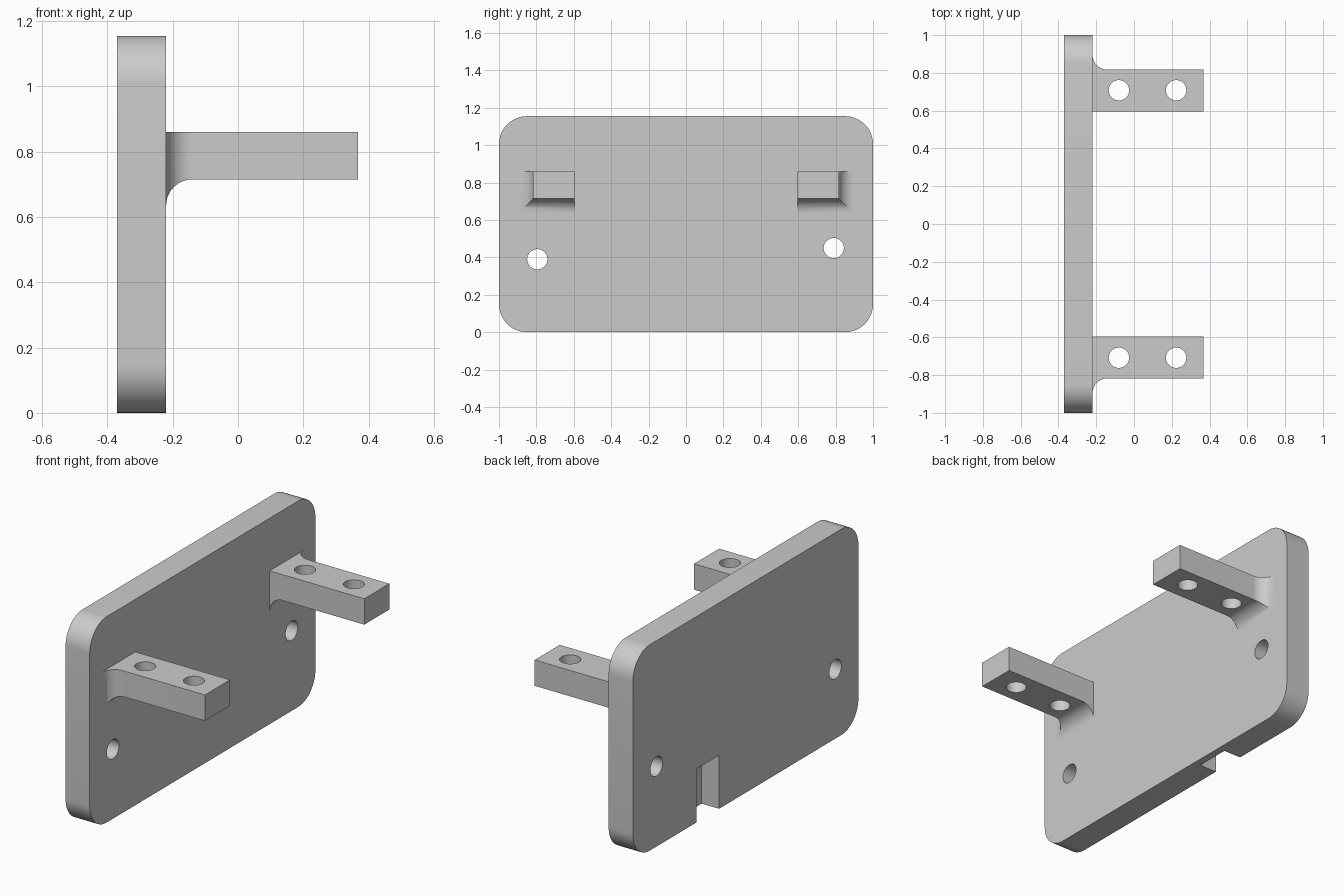
import bpy, bmesh
from math import pi, sin, cos, radians
from mathutils import Matrix, Vector

if "Cube" in bpy.data.objects:
    bpy.data.objects.remove(bpy.data.objects["Cube"], do_unlink=True)

grey = bpy.data.materials.new("light grey")
grey.use_nodes = True
COLOUR = (0.6, 0.6, 0.6, 1)
grey.diffuse_color = COLOUR
grey.node_tree.nodes["Principled BSDF"].inputs["Base Color"].default_value = COLOUR

BACK, FACE, TIP = -0.37, -0.22, 0.367   # x of plate back, plate face, arm ends
HEIGHT, CORNER = 1.155, 0.15
ARM_LOW, ARM_HIGH, FILLET = 0.715, 0.86, 0.08
HOLE = 0.054


def make_object(name, bm):
    bmesh.ops.recalc_face_normals(bm, faces=bm.faces)
    mesh = bpy.data.meshes.new(name)
    bm.to_mesh(mesh)
    bm.free()
    mesh.materials.append(grey)
    obj = bpy.data.objects.new(name, mesh)
    bpy.context.collection.objects.link(obj)
    return obj


def loft(name, rings):
    """Skin a list of equal-length closed rings and cap both ends."""
    bm = bmesh.new()
    rows = [[bm.verts.new(p) for p in ring] for ring in rings]
    n = len(rows[0])
    for a, b in zip(rows, rows[1:]):
        for i in range(n):
            j = (i + 1) % n
            bm.faces.new((a[i], a[j], b[j], b[i]))
    bm.faces.new(rows[0])
    bm.faces.new(rows[-1])
    return make_object(name, bm)


def box(name, low, high):
    bm = bmesh.new()
    low, high = Vector(low), Vector(high)
    bmesh.ops.create_cube(bm, size=1, matrix=Matrix.Translation((low + high) / 2)
                          @ Matrix.Diagonal((*(high - low), 1)))
    return make_object(name, bm)


def drill(name, centre, along_x=False):
    bm = bmesh.new()
    turn = Matrix.Rotation(pi / 2 if along_x else 0, 4, "Y")
    bmesh.ops.create_cone(bm, cap_ends=True, segments=48, radius1=HOLE, radius2=HOLE,
                          depth=0.5, matrix=Matrix.Translation(centre) @ turn)
    return make_object(name, bm)


def cut(obj, cutters):
    bpy.ops.object.select_all(action="DESELECT")
    bpy.context.view_layer.objects.active = obj
    obj.select_set(True)
    for cutter in cutters:
        cutter.hide_render = True
        mod = obj.modifiers.new("cut", "BOOLEAN")
        mod.operation, mod.solver, mod.object = "DIFFERENCE", "EXACT", cutter
        bpy.ops.object.modifier_apply(modifier=mod.name)
        bpy.data.objects.remove(cutter, do_unlink=True)
    bpy.ops.object.shade_smooth_by_angle(angle=radians(30))


# Back plate with rounded corners, two mounting holes and a blind rear notch
outline = []
corners = [(1, 1), (-1, 1), (-1, 0), (1, 0)]
for k, (side, top) in enumerate(corners):
    cy = side * (1 - CORNER)
    cz = HEIGHT - CORNER if top else CORNER
    for s in range(13):
        a = (k + s / 12) * pi / 2
        outline.append((cy + CORNER * cos(a), cz + CORNER * sin(a)))
plate = loft("back_plate", [[(x, y, z) for y, z in outline] for x in (BACK, FACE)])
cut(plate, [
    drill("mount_drill_a", (-0.3, -0.795, 0.39), along_x=True),
    drill("mount_drill_b", (-0.3, 0.79, 0.45), along_x=True),
    box("notch_cutter", (BACK - 0.1, 0.235, -0.1), (BACK + 0.108, 0.435, 0.3)),
])


# Arms with a mitred fillet on the outer side and underneath
def arm_ring(x, flare, side):
    inner, outer = side * 0.595, side * (0.817 + flare)
    low = ARM_LOW - flare
    return [(x, inner, low), (x, outer, low), (x, outer, ARM_HIGH), (x, inner, ARM_HIGH)]


for label, side in (("front", -1), ("rear", 1)):
    rings = [arm_ring(FACE - 0.03, FILLET, side)]
    for s in range(13):
        a = s / 12 * pi / 2
        rings.append(arm_ring(FACE + FILLET * (1 - cos(a)), FILLET * (1 - sin(a)), side))
    rings.append(arm_ring(TIP, 0, side))
    arm = loft(label + "_arm", rings)
    cut(arm, [drill("arm_drill", (x, side * 0.708, 0.79)) for x in (-0.08, 0.223)])
